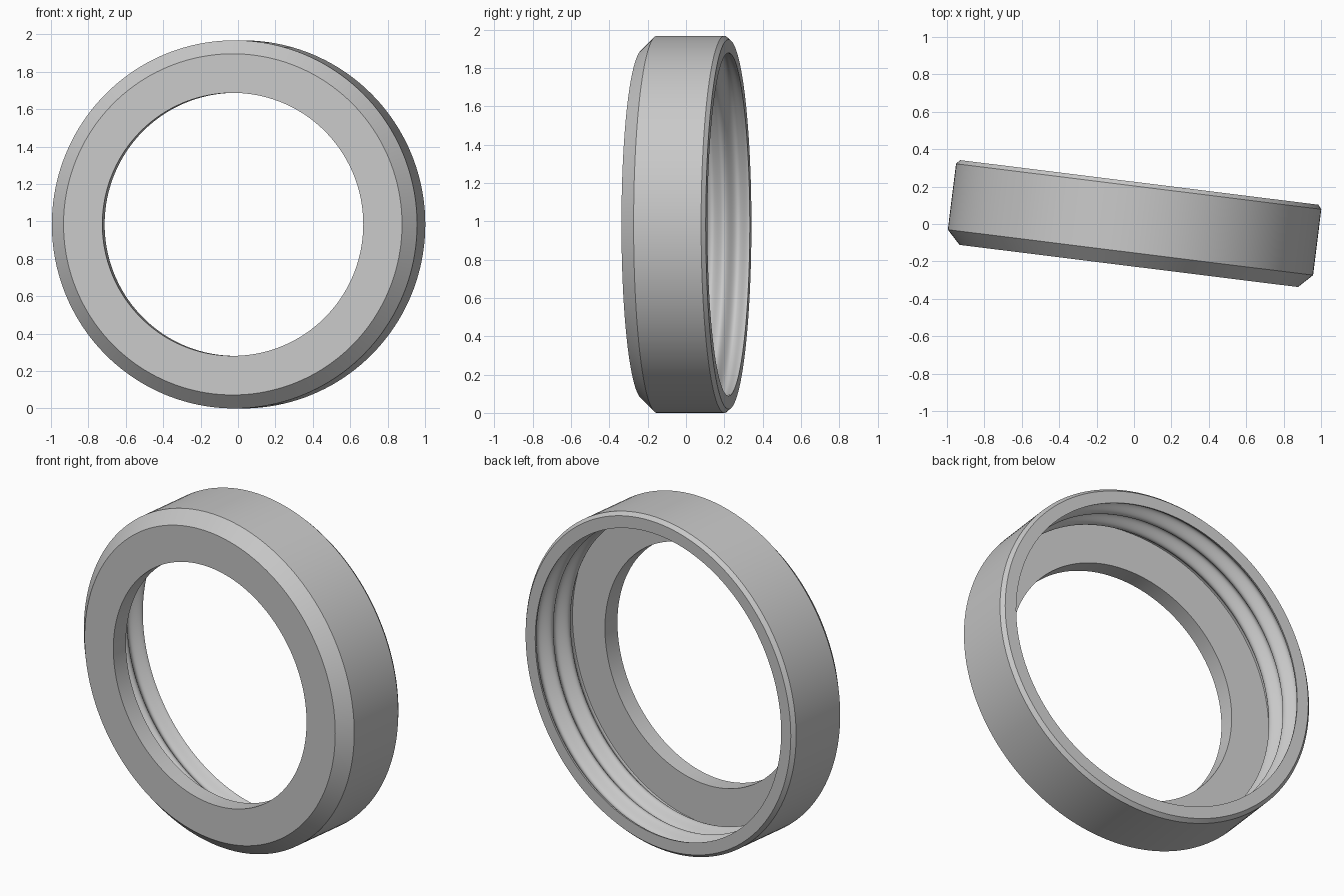
import bpy, bmesh, math
from mathutils import Matrix, Vector

cube = bpy.data.objects.get("Cube")
if cube:
    bpy.data.objects.remove(cube, do_unlink=True)

R = 0.984            # outer radius
SEGMENTS = 160
FRONT, BACK = -0.226, 0.224
FLANGE = -0.125      # inner face of the front flange

grey = bpy.data.materials.new("light_grey")
grey.use_nodes = True
colour = (0.58, 0.58, 0.58, 1)
grey.diffuse_color = colour
grey.node_tree.nodes["Principled BSDF"].inputs["Base Color"].default_value = colour

# Outer shell profile as (radius, depth): hole, flange, front and back chamfers
profile = [(0.703, FLANGE), (0.703, FRONT), (0.912, FRONT),
           (R, -0.153), (R, 0.202), (0.965, BACK), (0.895, BACK)]

# Rounded grooves along the inner wall, from the back rim to the flange
PITCH, DEPTH, STEPS = 0.137, 0.045, 56
for i in range(STEPS + 1):
    y = BACK + (FLANGE - BACK) * i / STEPS
    if i:
        wave = (1 - math.cos(math.tau * (BACK - y) / PITCH)) / 2
        profile.append((0.895 + DEPTH * wave, y))

# Revolve the closed profile about the y axis
bm = bmesh.new()
verts = [bm.verts.new((r, y, 0)) for r, y in profile]
edges = [bm.edges.new((v, verts[(i + 1) % len(verts)])) for i, v in enumerate(verts)]
bmesh.ops.spin(bm, geom=verts + edges, cent=(0, 0, 0), axis=(0, 1, 0),
               angle=math.tau, steps=SEGMENTS, use_merge=True)
bmesh.ops.remove_doubles(bm, verts=bm.verts, dist=1e-5)
bmesh.ops.recalc_face_normals(bm, faces=bm.faces)

# Turn slightly about the vertical and stand on the ground
turn = Matrix.Translation(Vector((0, 0, R))) @ Matrix.Rotation(math.radians(-7.1), 4, 'Z')
bmesh.ops.transform(bm, matrix=turn, verts=bm.verts)

mesh = bpy.data.meshes.new("grooved_ring_cap")
bm.to_mesh(mesh)
bm.free()
mesh.materials.append(grey)
ring = bpy.data.objects.new("grooved_ring_cap", mesh)
bpy.context.collection.objects.link(ring)

bpy.ops.object.select_all(action='DESELECT')
ring.select_set(True)
bpy.context.view_layer.objects.active = ring
bpy.ops.object.shade_smooth_by_angle(angle=math.radians(30))
